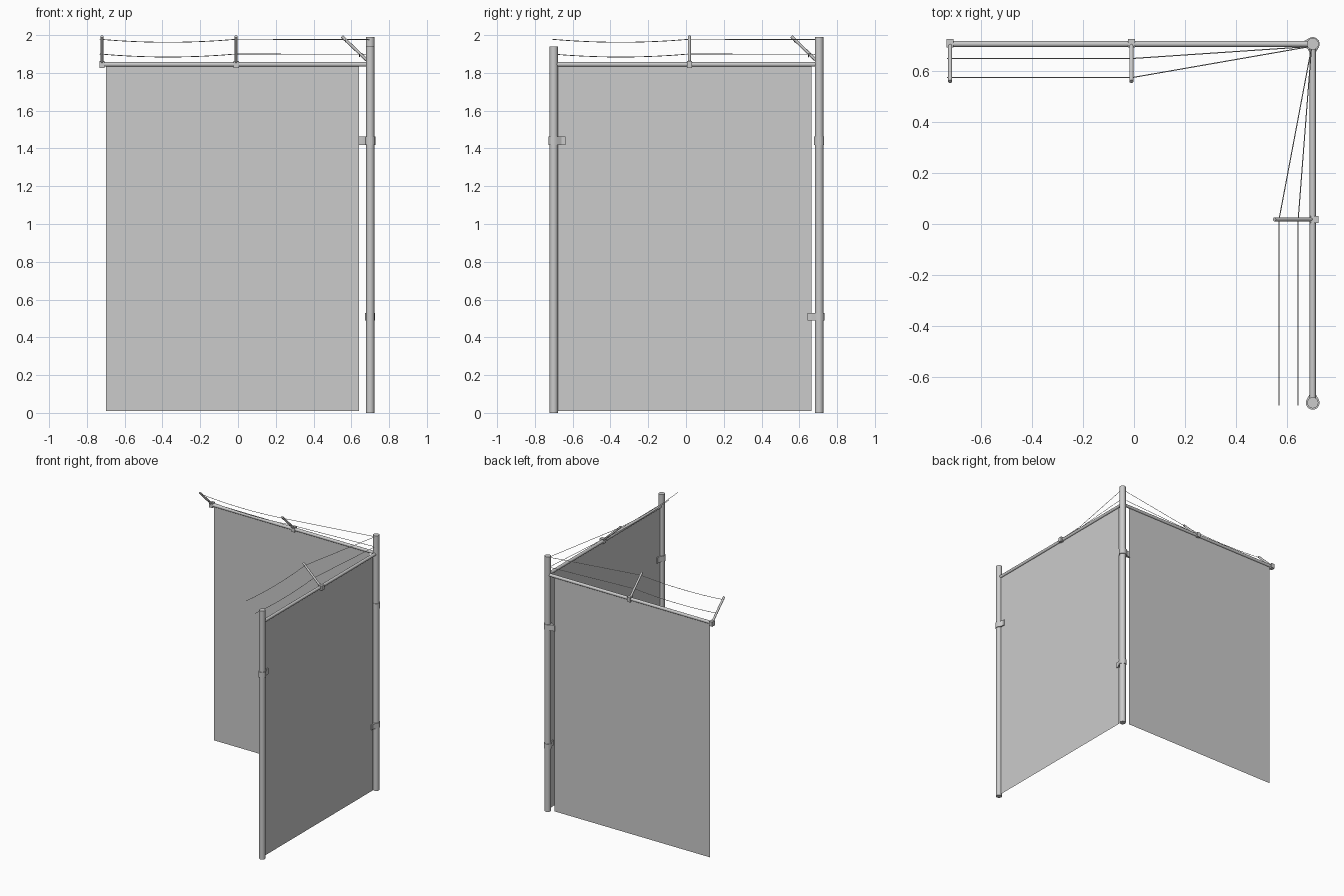
import bpy, bmesh, math
from mathutils import Vector

if "Cube" in bpy.data.objects:
    bpy.data.objects.remove(bpy.data.objects["Cube"])

CX, CY = 0.70, 0.705      # fence corner
END_Y = -0.70             # free end of the side run


def make_object(name, bm, smooth=False):
    bmesh.ops.recalc_face_normals(bm, faces=bm.faces)
    me = bpy.data.meshes.new(name)
    bm.to_mesh(me)
    bm.free()
    ob = bpy.data.objects.new(name, me)
    bpy.context.collection.objects.link(ob)
    if smooth:
        bpy.ops.object.select_all(action='DESELECT')
        ob.select_set(True)
        bpy.context.view_layer.objects.active = ob
        bpy.ops.object.shade_smooth_by_angle(angle=math.radians(40))
    return ob


def rod(name, a, b, r, sides=16):
    a, b = Vector(a), Vector(b)
    bm = bmesh.new()
    bmesh.ops.create_cone(bm, cap_ends=True, segments=sides, radius1=r, radius2=r, depth=(b - a).length)
    bm.transform((b - a).to_track_quat('Z', 'Y').to_matrix().to_4x4())
    bmesh.ops.translate(bm, verts=bm.verts, vec=(a + b) / 2)
    return make_object(name, bm, True)


def box(name, center, size):
    bm = bmesh.new()
    bmesh.ops.create_cube(bm, size=1)
    bmesh.ops.scale(bm, verts=bm.verts, vec=size)
    bmesh.ops.translate(bm, verts=bm.verts, vec=center)
    return make_object(name, bm)


def sheet(name, a, b, z0, z1):
    bm = bmesh.new()
    bm.faces.new([bm.verts.new(p) for p in
                  ((*a, z0), (*b, z0), (*b, z1), (*a, z1))])
    return make_object(name, bm)


def clamp(name, x, y, z, h, ang, r=0.027, reach=0.063):
    # teardrop band around a post, with its tongue pointing along ang
    pts = [(r * math.cos(t), r * math.sin(t))
           for t in (math.radians(60 + i * 20) for i in range(13))]
    pts += [(0.04, -0.008), (reach, -0.008), (reach, 0.008), (0.04, 0.008)]
    c, s = math.cos(ang), math.sin(ang)
    bm = bmesh.new()
    f = bm.faces.new([bm.verts.new((x + c * u - s * v, y + s * u + c * v, z - h / 2))
                      for u, v in pts])
    ext = bmesh.ops.extrude_face_region(bm, geom=[f], use_keep_orig=True)
    bmesh.ops.translate(bm, vec=(0, 0, h),
                        verts=[e for e in ext['geom'] if isinstance(e, bmesh.types.BMVert)])
    return make_object(name, bm)


def wire(name, a, b, c, sag):
    # sagging span from a to b, then a taut span to c
    cu = bpy.data.curves.new(name, 'CURVE')
    cu.dimensions = '3D'
    cu.bevel_depth = 0.002
    cu.bevel_resolution = 0
    cu.use_fill_caps = True
    a, b = Vector(a), Vector(b)
    pts = []
    for i in range(9):
        t = i / 8
        p = a.lerp(b, t)
        p.z -= sag * 4 * t * (1 - t)
        pts.append(p)
    pts.append(Vector(c))
    sp = cu.splines.new('POLY')
    sp.points.add(len(pts) - 1)
    for q, p in zip(sp.points, pts):
        q.co = (*p, 1)
    ob = bpy.data.objects.new(name, cu)
    bpy.context.collection.objects.link(ob)


# posts
rod("corner_post", (CX, CY, 0), (CX, CY, 1.99), 0.023)
rod("end_post", (CX, END_Y, 0), (CX, END_Y, 1.94), 0.022)

# top rails
rod("back_rail", (-0.732, CY, 1.845), (CX, CY, 1.845), 0.012)
rod("side_rail", (CX, END_Y, 1.845), (CX, CY, 1.845), 0.012)

# mesh panels
sheet("back_panel", (-0.70, CY), (0.64, CY), 0.01, 1.84)
sheet("side_panel", (CX, -0.68), (CX, 0.665), 0.01, 1.84)

# post clamps
clamp("corner_clamp_upper", CX, CY, 1.44, 0.045, math.pi)
clamp("corner_clamp_lower", CX, CY, 0.51, 0.04, -math.pi / 2)
clamp("end_clamp", CX, END_Y, 1.44, 0.045, math.pi / 2)

# angled wire arms with rail clips
for label, x in (("left", -0.72), ("middle", -0.01)):
    box(label + "_rail_clip", (x, CY + 0.003, 1.844), (0.028, 0.034, 0.036))
    rod(label + "_wire_arm", (x, CY - 0.005, 1.855), (x, 0.558, 1.993), 0.008, 12)
box("side_rail_clip", (CX + 0.006, 0.018, 1.844), (0.034, 0.028, 0.036))
rod("side_wire_arm", (CX - 0.005, 0.018, 1.855), (0.55, 0.018, 1.993), 0.008, 12)

# wires
for label, off, z in (("upper", 0.132, 1.978), ("lower", 0.057, 1.90)):
    wire("back_wire_" + label, (-0.732, CY - off, z), (-0.01, CY - off, z),
         (CX - 0.01, CY - 0.01, z - 0.002), 0.016)
    wire("side_wire_" + label, (CX - off, -0.71, z), (CX - off, 0.018, z),
         (CX - 0.005, CY - 0.015, z - 0.002), 0.016)
